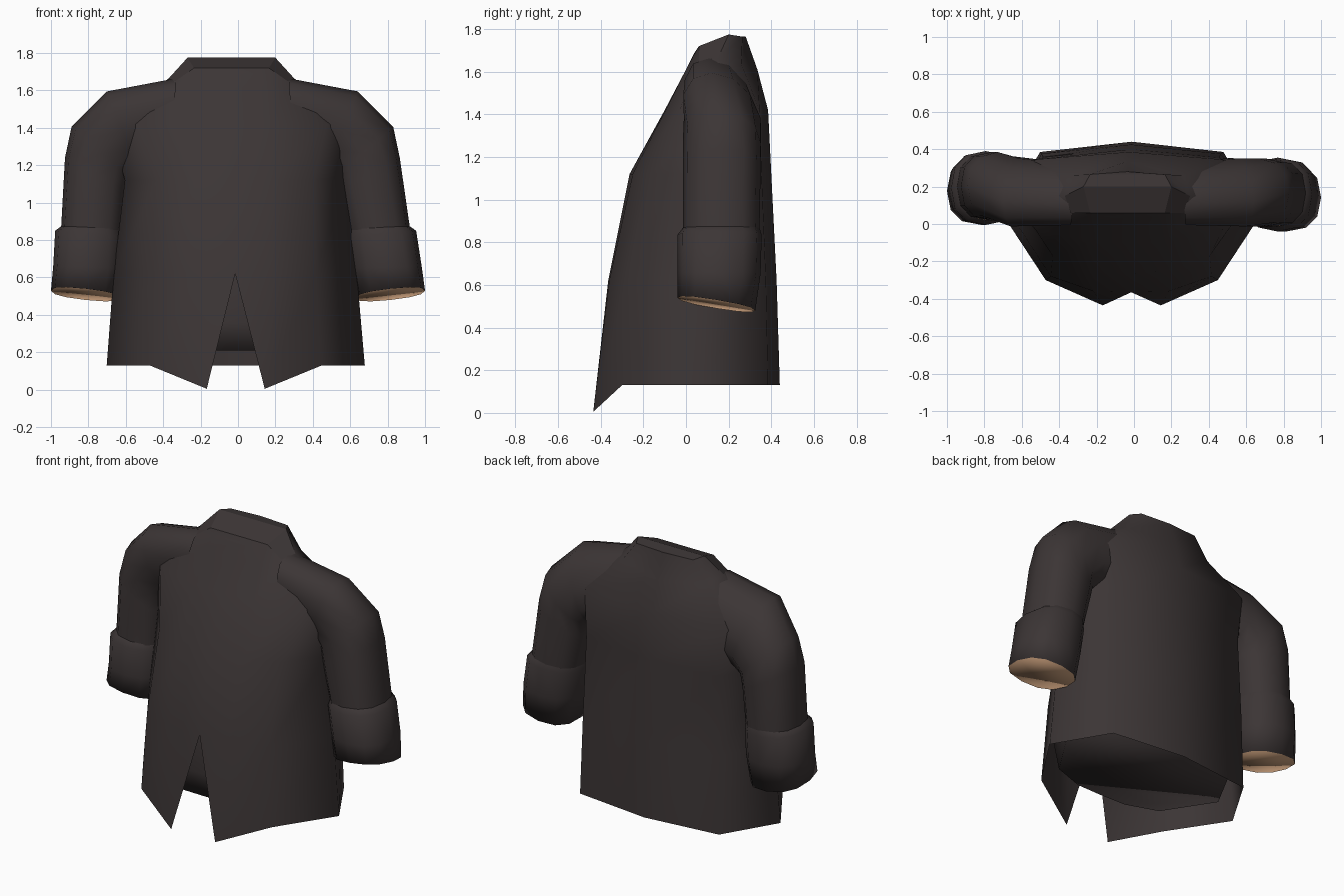
import bpy, bmesh, math

if "Cube" in bpy.data.objects:
    bpy.data.objects.remove(bpy.data.objects["Cube"])


def material(name, rgb):
    m = bpy.data.materials.new(name)
    m.diffuse_color = (*rgb, 1)
    m.use_nodes = True
    m.node_tree.nodes["Principled BSDF"].inputs["Base Color"].default_value = m.diffuse_color
    return m


cloth = material("charcoal cloth", (0.045, 0.036, 0.036))
tan = material("tan cuff lining", (0.56, 0.33, 0.19))


def finish(bm, name, angle):
    bmesh.ops.recalc_face_normals(bm, faces=bm.faces)
    me = bpy.data.meshes.new(name)
    bm.to_mesh(me)
    bm.free()
    ob = bpy.data.objects.new(name, me)
    bpy.context.collection.objects.link(ob)
    me.materials.append(cloth)
    me.materials.append(tan)
    bpy.ops.object.select_all(action='DESELECT')
    ob.select_set(True)
    bpy.context.view_layer.objects.active = ob
    bpy.ops.object.shade_smooth_by_angle(angle=math.radians(angle))
    return ob


def full_ring(half, cx):
    """Mirror a half outline (front centre to back centre) to a closed ring."""
    left = [(-x, y, z) for x, y, z in half[-2:0:-1]]
    return [(x + cx, y, z) for x, y, z in half + left]


def bridge(bm, a, b):
    n = len(a)
    for i in range(n):
        bm.faces.new((a[i], a[(i + 1) % n], b[(i + 1) % n], b[i]))


def add_ring(bm, pts):
    return [bm.verts.new(p) for p in pts]


# Coat outline at each height: front centre, front, front corner, side, back corner, back centre
levels = [
    (0.62, [(0, -.365), (.20, -.36), (.43, -.28), (.65, .06), (.48, .375), (0, .425)]),
    (1.12, [(0, -.265), (.20, -.25), (.42, -.17), (.59, .06), (.47, .355), (0, .40)]),
    (1.42, [(0, -.10), (.20, -.095), (.50, -.03), (.66, .15), (.50, .345), (0, .385)]),
]
neck = [(0, 0, 1.61), (.19, .005, 1.62), (.30, .06, 1.65),
        (.335, .15, 1.665), (.30, .26, 1.635), (0, .335, 1.61)]
hem = [(0, -.365, .62), (.155, -.435, .005), (.46, -.30, .13),
       (.69, .05, .13), (.49, .385, .13), (0, .44, .13)]
collar = [(0, .035, 1.68), (.12, .04, 1.69), (.20, .06, 1.72),
          (.235, .20, 1.775), (.20, .265, 1.765), (0, .28, 1.765)]

# Coat body with open front slit and a collar closed level with its rim
bm = bmesh.new()
rings = [add_ring(bm, full_ring([(x, y, z) for x, y in pts], -.015 - .012 * (z > 1.3)))
         for z, pts in levels]
rings.append(add_ring(bm, full_ring(neck, -.035)))
rim = add_ring(bm, full_ring(collar, -.035))
rings.append(rim)
for a, b in zip(rings, rings[1:]):
    bridge(bm, a, b)
low = add_ring(bm, full_ring(hem, -.012))
top = rings[0]
n = len(top)
for i in range(1, n - 1):
    bm.faces.new((low[i], low[i + 1], top[i + 1], top[i]))
bm.faces.new((low[1], top[1], top[0]))
bm.faces.new((low[-1], top[0], top[-1]))
bm.verts.remove(low[0])
bm.faces.new((rim[0], rim[1], rim[-1]))
for i in range(1, 5):
    quad = [rim[i], rim[i + 1], rim[n - i - 1], rim[n - i]]
    bm.faces.new(list(dict.fromkeys(quad)))
body = finish(bm, "coat_body", 80)
# crisp edge around the collar opening
for p in body.data.polygons:
    if p.center.z > 1.7 and p.normal.z > .7:
        p.use_smooth = False

# Inner body seen through the slit and from below
bm = bmesh.new()
inner = []
for z, k, src in ((1.0, .90, 1), (.62, .92, 0), (.36, .93, 0), (.21, .88, 0)):
    half = [(x * k, .04 + (y - .04) * k, z) for x, y in levels[src][1]]
    inner.append(add_ring(bm, full_ring(half, -.015)))
for a, b in zip(inner, inner[1:]):
    bridge(bm, a, b)
bm.faces.new(inner[-1])
finish(bm, "inner_body", 100)

# Sleeve rings: outer x, z, inner x, z, front y, back y
sleeve = [
    (.30, 1.665, .33, 1.25, .00, .32),
    (.67, 1.595, .50, 1.17, -.01, .35),
    (.86, 1.405, .54, 1.13, -.015, .35),
    (.895, 1.24, .565, 1.06, -.015, .35),
    (.932, .87, .60, .85, -.015, .345),
]
cuff = [
    (.93, .875, .605, .86, -.015, .345),
    (.965, .85, .595, .82, -.04, .355),
    (.985, .66, .61, .65, -.04, .35),
    (1.0, .53, .63, .49, -.04, .325),
]


def rounded(v, power):
    return math.copysign(abs(v) ** power, v)


def tube(name, rows, side, cap):
    bm = bmesh.new()
    loops = []
    for ox, oz, ix, iz, y0, y1 in rows:
        pts = []
        cx = -.03 * min(1, max(0, (oz - .6) / .6))
        power = .95 if oz > 1.3 else .82
        for i in range(12):
            a = math.tau * i / 12
            c, s = rounded(math.cos(a), power), rounded(math.sin(a), power)
            x = (ox + ix) / 2 + c * (ox - ix) / 2
            z = (oz + iz) / 2 + c * (oz - iz) / 2
            y = (y0 + y1) / 2 + s * (y1 - y0) / 2
            if oz > 1.5:
                y -= .05 * c        # shoulder ridge leans forward
            if oz < .6:
                z -= .03 * s        # cuff opening dips at the back
            if side < 0 and oz < 1.5:
                y += .035           # left arm hangs slightly further back
            pts.append((side * x + cx, y, z))
        loops.append(add_ring(bm, pts))
    for a, b in zip(loops, loops[1:]):
        bridge(bm, a, b)
    if cap:
        # tan opening across the cuff edge
        bm.faces.new(loops[-1]).material_index = 1
    finish(bm, name, 120 if cap else 80)


for side, word in ((1, "right"), (-1, "left")):
    tube(word + "_sleeve", sleeve, side, False)
    tube(word + "_cuff", cuff, side, True)
